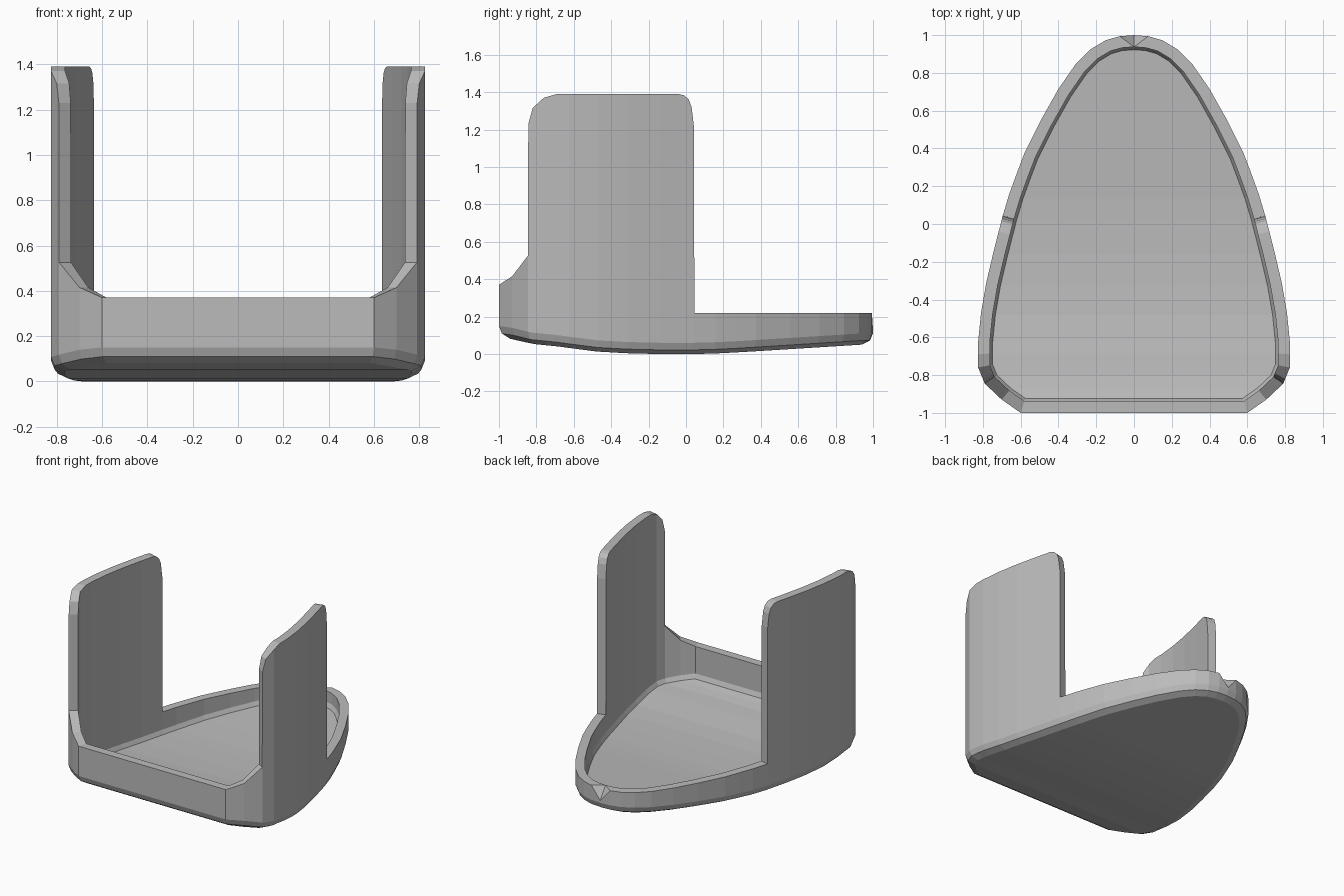
import bpy, bmesh
from mathutils import Vector

if "Cube" in bpy.data.objects:
    bpy.data.objects.remove(bpy.data.objects["Cube"])

# half outline seen from above, nose to front corner (x, y)
OUT = [(0, 1), (.075, .994), (.15, .973), (.23, .925), (.31, .845), (.40, .715),
       (.49, .555), (.58, .375), (.62, .27), (.66, .16), (.696, .04), (.742, -.14),
       (.782, -.31), (.81, -.47), (.825, -.62), (.825, -.76), (.79, -.845),
       (.70, -.93), (.60, -1)]
# height of the rim along y, with the tall side panel in the middle
RIM = [(1, .22), (.045, .22), (.042, 1.22), (.03, 1.32), (.015, 1.36), (-.01, 1.383),
       (-.04, 1.39), (-.69, 1.39), (-.76, 1.37), (-.82, 1.315), (-.843, 1.23),
       (-.846, .525), (-.93, .415), (-1, .37)]
# height of the curved underside along y
BASE = [(1, .052), (.94, .05), (.3, .01), (.1, 0), (-.2, 0), (-.4, .007), (-.5, .015),
        (-.68, .04), (-.83, .055), (-.93, .08), (-1, .09)]


def interp(table, y):
    for (y0, a), (y1, b) in zip(table, table[1:]):
        if y >= y1:
            return a + (b - a) * (y0 - y) / (y0 - y1)
    return table[-1][1]


def inset(d):
    """Outline moved inwards by d with mitred corners."""
    pts = [Vector(p) for p in OUT]
    ext = [Vector((-pts[1].x, pts[1].y))] + pts + [Vector((-pts[-1].x, -1))]
    res = []
    for a, p, b in zip(ext, ext[1:], ext[2:]):
        t1, t2 = (p - a).normalized(), (b - p).normalized()
        n1, n2 = Vector((t1.y, -t1.x)), Vector((t2.y, -t2.x))
        n = (n1 + n2).normalized()
        res.append(p + n * (d / n.dot(n1)))
    return res


ys = sorted({p[1] for p in OUT} | {r[0] for r in RIM}, reverse=True)


def place(pts, y):
    for i in range(len(OUT) - 1):
        y0, y1 = OUT[i][1], OUT[i + 1][1]
        if y >= y1:
            return pts[i].lerp(pts[i + 1], (y0 - y) / (y0 - y1))


bm = bmesh.new()


def ring(d, zf):
    """Closed loop of vertices; zf(y of rim, y of point) gives the height."""
    pts = inset(d)
    half = [(place(pts, y), y) for y in ys]
    right = [bm.verts.new((p.x, p.y, zf(y, p.y))) for p, y in half]
    left = [bm.verts.new((-p.x, p.y, zf(y, p.y))) for p, y in half[1:]]
    return right + left[::-1]


def base(h):
    return lambda y, py: interp(BASE, py) + h


def top(y, py):
    return interp(RIM, y)


# underside, rounded lower edge, outer wall, rim, inner wall, floor edge
rings = [ring(.06, base(0)), ring(.015, base(.022)), ring(0, base(.06)), ring(0, top),
         ring(.062, top), ring(.062, base(.09)), ring(.077, base(.06))]
N = len(rings[0])
rings[3][0].co.z = .13      # small notch at the nose
for k in range(6):
    a, b = rings[k], rings[k + 1]
    for i in range(N):
        j = (i + 1) % N
        if k == 3 and i == 0:
            bm.faces.new((a[0], a[1], b[0]))
            bm.faces.new((a[1], b[1], b[0]))
        elif k == 3 and j == 0:
            bm.faces.new((a[i], a[0], b[0]))
            bm.faces.new((a[i], b[0], b[i]))
        else:
            bm.faces.new((a[i], a[j], b[j], b[i]))

# underside and floor panels, spanning left to right
for r in (rings[0], rings[-1]):
    bm.faces.new((r[0], r[1], r[-1]))
    for i in range(1, len(ys) - 1):
        bm.faces.new((r[i], r[i + 1], r[N - i - 1], r[N - i]))

bmesh.ops.recalc_face_normals(bm, faces=bm.faces)
mesh = bpy.data.meshes.new("tray_with_side_panels")
bm.to_mesh(mesh)
bm.free()
grey = bpy.data.materials.new("plain grey")
grey.diffuse_color = (.5, .5, .5, 1)
grey.use_nodes = True
grey.node_tree.nodes["Principled BSDF"].inputs["Base Color"].default_value = grey.diffuse_color
mesh.materials.append(grey)
obj = bpy.data.objects.new("tray_with_side_panels", mesh)
bpy.context.collection.objects.link(obj)
